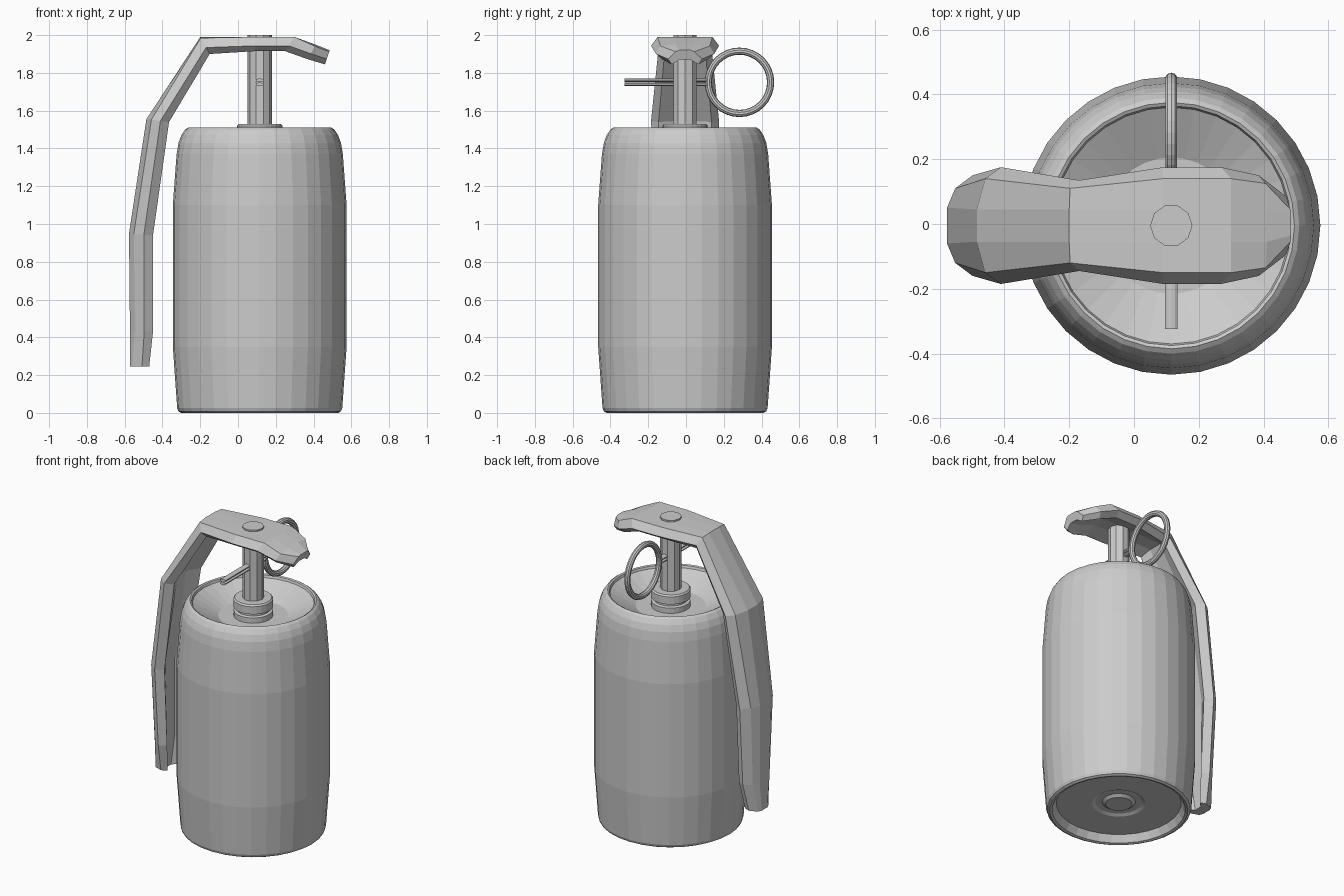
import bpy, bmesh, math
from mathutils import Vector

if "Cube" in bpy.data.objects:
    bpy.data.objects.remove(bpy.data.objects["Cube"])

CX, CY = 0.115, -0.005   # axis of the canister


def finish(bm, name):
    bmesh.ops.recalc_face_normals(bm, faces=bm.faces)
    me = bpy.data.meshes.new(name)
    bm.to_mesh(me)
    bm.free()
    ob = bpy.data.objects.new(name, me)
    bpy.context.collection.objects.link(ob)
    return ob


def lathe(name, profile, sides):
    """Revolve an (r, z) profile about the canister axis; ends are capped."""
    bm = bmesh.new()
    rings = []
    for r, z in profile:
        rings.append([bm.verts.new((CX + r * math.cos(2 * math.pi * k / sides),
                                    CY + r * math.sin(2 * math.pi * k / sides), z))
                      for k in range(sides)])
    for a, b in zip(rings, rings[1:]):
        for k in range(sides):
            j = (k + 1) % sides
            bm.faces.new((a[k], a[j], b[j], b[k]))
    bm.faces.new(rings[0])
    bm.faces.new(rings[-1])
    return finish(bm, name)


# Canister: dimpled base, barrel wall, rounded shoulder and sunken top
lathe("canister_body", [
    (0.08, 0.045), (0.10, 0.06), (0.14, 0.06), (0.16, 0.05), (0.375, 0.05),
    (0.40, 0.005), (0.415, 0.0), (0.43, 0.008), (0.437, 0.025),
    (0.46, 0.35), (0.46, 1.10), (0.44, 1.37), (0.43, 1.43), (0.415, 1.47),
    (0.395, 1.50), (0.38, 1.51), (0.37, 1.505), (0.365, 1.49),
    (0.21, 1.41)], 32)

# Grooved collar in the sunken top
lathe("fuse_collar", [
    (0.118, 1.40), (0.118, 1.445), (0.10, 1.45), (0.10, 1.465),
    (0.12, 1.47), (0.12, 1.52), (0.112, 1.53)], 24)

# Fuse rod, passing through the lever
lathe("fuse_rod", [(0.065, 1.50), (0.065, 2.0)], 10)

# Lever stations: outer (x, z), inner (x, z), centre width, edge width,
# lip width, edge depth fraction
stations = [
    ((0.485, 1.92), (0.46, 1.845), 0.03, 0.05, 0.09, 0.10),
    ((0.41, 1.95), (0.37, 1.872), 0.05, 0.13, 0.155, 0.10),
    ((0.30, 1.99), (0.25, 1.915), 0.05, 0.145, 0.18, 0.0),
    ((0.09, 1.99), (0.09, 1.915), 0.05, 0.145, 0.18, 0.0),
    ((-0.20, 1.99), (-0.15, 1.90), 0.05, 0.115, 0.14, 0.06),
    ((-0.485, 1.555), (-0.365, 1.54), 0.05, 0.145, 0.18, 0.22),
    ((-0.577, 0.95), (-0.45, 0.94), 0.055, 0.115, 0.155, 0.20),
    ((-0.572, 0.43), (-0.45, 0.43), 0.05, 0.085, 0.12, 0.22),
    ((-0.572, 0.245), (-0.47, 0.245), 0.03, 0.055, 0.075, 0.10),
]
bm = bmesh.new()
rings = []
for o, i, c, w1, w2, f1 in stations:
    o, i = Vector((o[0], 0, o[1])), Vector((i[0], 0, i[1]))
    half = [(c, 0), (w1, f1), (w2, 0.62), (w2 * 0.78, 1.0), (c * 0.9, 0.65)]
    section = half + [(-w, f) for w, f in reversed(half)]
    rings.append([bm.verts.new(o.lerp(i, f) + Vector((0, CY + w, 0)))
                  for w, f in section])
for a, b in zip(rings, rings[1:]):
    for k in range(len(a)):
        j = (k + 1) % len(a)
        bm.faces.new((a[k], a[j], b[j], b[k]))
bm.faces.new(rings[0])
bm.faces.new(rings[-1])
finish(bm, "safety_lever")

# Split pin: two flattened prongs through the rod
for n, side in enumerate((-1, 1)):
    bpy.ops.mesh.primitive_cylinder_add(
        vertices=10, radius=0.02, depth=0.435,
        location=(CX, -0.107, 1.75 + side * 0.0105), rotation=(math.pi / 2, 0, 0))
    prong = bpy.context.object
    prong.name = f"pin_prong_{n + 1}"
    prong.scale = (1, 0.5, 1)

# Pull ring
bpy.ops.mesh.primitive_torus_add(
    major_segments=32, minor_segments=10, major_radius=0.165, minor_radius=0.019,
    location=(CX, 0.283, 1.75), rotation=(0, math.pi / 2, 0))
bpy.context.object.name = "pull_ring"
